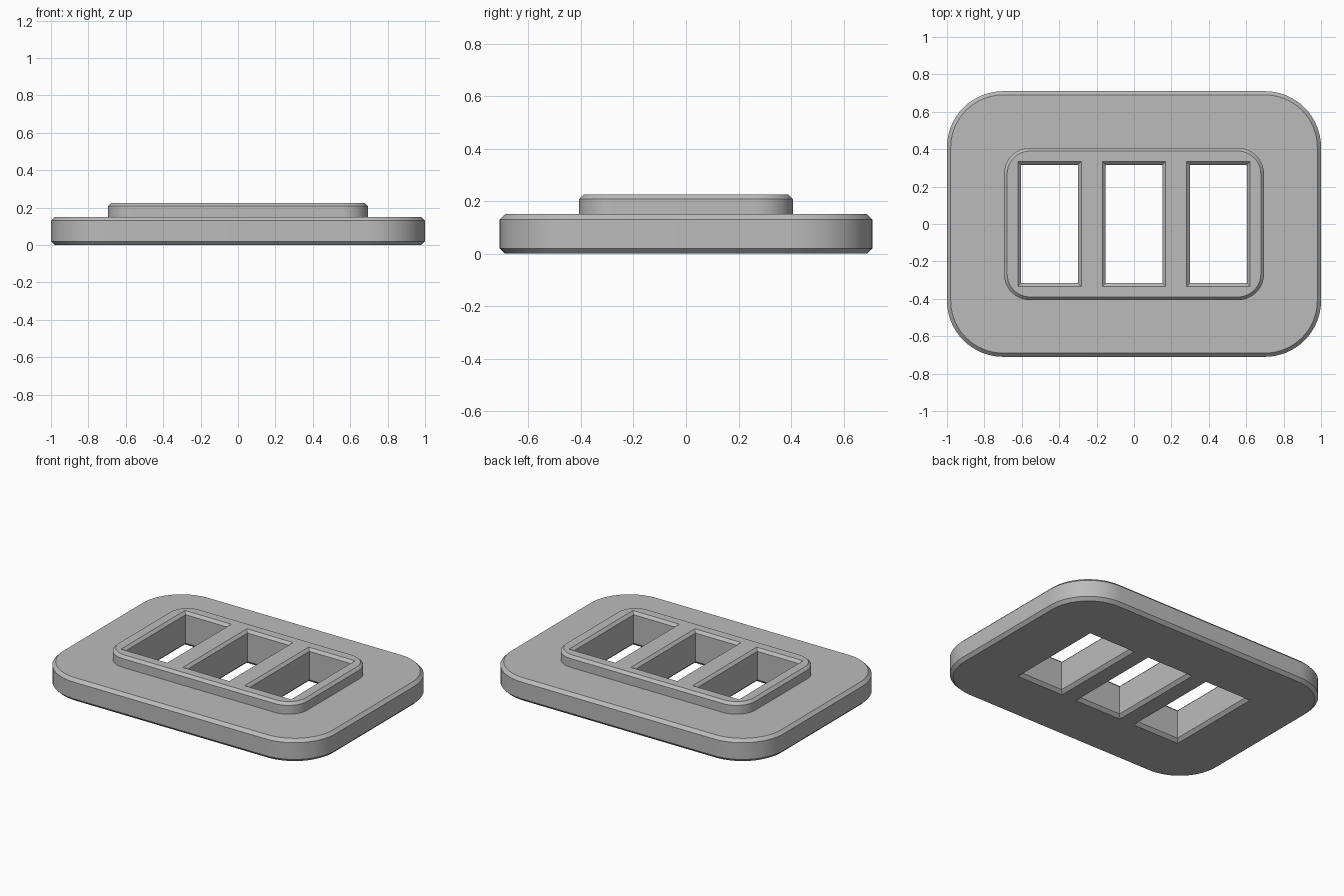
import bpy, bmesh, math

cube = bpy.data.objects.get("Cube")
if cube:
    bpy.data.objects.remove(cube, do_unlink=True)

grey = bpy.data.materials.new("plain grey")
grey.use_nodes = True
colour = (0.5, 0.5, 0.5, 1)
grey.diffuse_color = colour
grey.node_tree.nodes["Principled BSDF"].inputs["Base Color"].default_value = colour


def rounded_ring(hx, hy, r, steps):
    """Outline of a rectangle with rounded corners, counter-clockwise."""
    points = []
    for i, (sx, sy) in enumerate([(1, 1), (-1, 1), (-1, -1), (1, -1)]):
        for k in range(steps + 1):
            a = math.pi / 2 * (i + k / steps)
            points.append((sx * (hx - r) + r * math.cos(a), sy * (hy - r) + r * math.sin(a)))
    return points


def loft(name, rings, x=0):
    """Closed solid through a stack of (z, outline) rings."""
    bm = bmesh.new()
    loops = [[bm.verts.new((px + x, py, z)) for px, py in pts] for z, pts in rings]
    for low, high in zip(loops, loops[1:]):
        n = len(low)
        for i in range(n):
            j = (i + 1) % n
            bm.faces.new((low[i], low[j], high[j], high[i]))
    bm.faces.new(loops[0][::-1])
    bm.faces.new(loops[-1])
    mesh = bpy.data.meshes.new(name)
    bm.to_mesh(mesh)
    bm.free()
    mesh.materials.append(grey)
    obj = bpy.data.objects.new(name, mesh)
    bpy.context.collection.objects.link(obj)
    return obj


# Stepped plate: wide chamfered base with a raised chamfered panel
BASE_TOP, TOP, C, P = 0.15, 0.225, 0.02, 0.017


def base_ring(inset):
    return rounded_ring(1 - inset, 0.71 - inset, 0.3 - inset, 16)


def panel_ring(inset):
    return rounded_ring(0.695 - inset, 0.407 - inset, 0.14 - inset, 16)


plate = loft("frame_plate", [
    (0, base_ring(C)), (C, base_ring(0)),
    (BASE_TOP - C, base_ring(0)), (BASE_TOP, base_ring(C)),
    (BASE_TOP, panel_ring(0)), (TOP - P, panel_ring(0)), (TOP, panel_ring(P))])


# Three rectangular openings, flared at both the top and the bottom
def slot_ring(grow):
    hx, hy = 0.152 + grow, 0.316 + grow
    return [(hx, hy), (-hx, hy), (-hx, -hy), (hx, -hy)]


bpy.context.view_layer.objects.active = plate
for x in (-0.451, 0, 0.451):
    cutter = loft("slot_cutter", [
        (-C, slot_ring(2 * C)), (C, slot_ring(0)),
        (TOP - P, slot_ring(0)), (TOP + P, slot_ring(2 * P))], x)
    cutter.hide_render = True
    cut = plate.modifiers.new("slot", "BOOLEAN")
    cut.operation = "DIFFERENCE"
    cut.solver = "EXACT"
    cut.object = cutter
    bpy.ops.object.modifier_apply(modifier=cut.name)
    bpy.data.objects.remove(cutter, do_unlink=True)

# Smooth rounded corners, crisp chamfers
bpy.ops.object.select_all(action="DESELECT")
plate.select_set(True)
bpy.ops.object.shade_smooth_by_angle(angle=math.radians(30))
